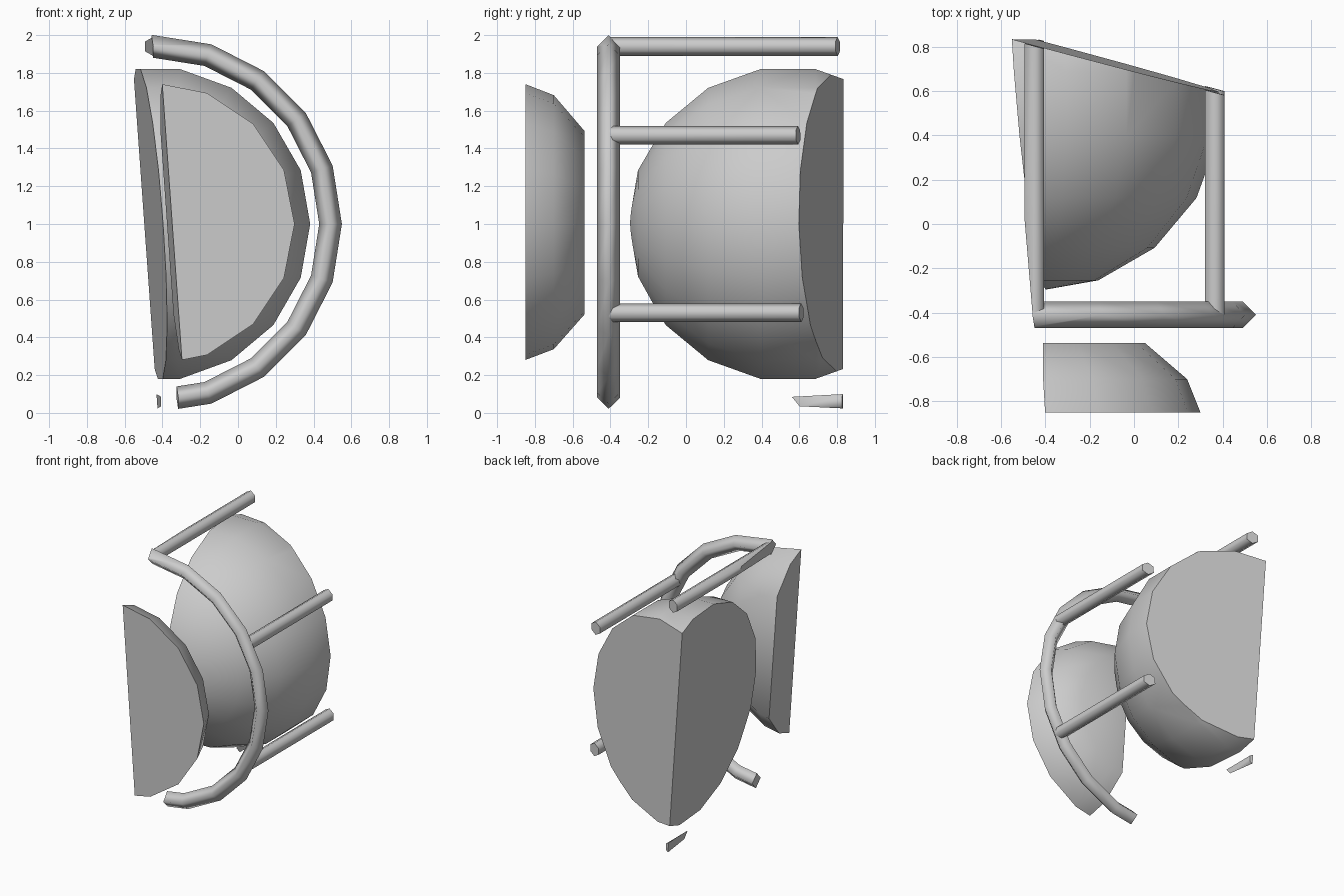
import bpy, bmesh, math
from mathutils import Vector, Matrix

if "Cube" in bpy.data.objects:
    bpy.data.objects.remove(bpy.data.objects["Cube"])

CX, CZ = -0.45, 1.0   # axis shared by all parts, running along y

grey = bpy.data.materials.new("plain grey")
grey.diffuse_color = (0.6, 0.6, 0.6, 1)
grey.use_nodes = True
grey.node_tree.nodes["Principled BSDF"].inputs["Base Color"].default_value = grey.diffuse_color

# Planes that slice the whole model: (point, outward normal)
SIDE = (Vector((-0.348, -0.85, 1.0)), Vector((-1, -0.088, -0.0715)))
BACK = (Vector((0.364, 0.602, 1.0)), Vector((0.268, 1, 0.018)))


def sharp_face(f):
    f.smooth = False
    for e in f.edges:
        e.smooth = False


def finish(bm, name, cuts):
    """Smooth the skin, slice it with flat capped cuts and make the object."""
    bmesh.ops.recalc_face_normals(bm, faces=bm.faces)
    for co, no in cuts:
        res = bmesh.ops.bisect_plane(
            bm, geom=bm.verts[:] + bm.edges[:] + bm.faces[:], dist=1e-5,
            plane_co=co, plane_no=no.normalized(), clear_outer=True)
        edges = [g for g in res["geom_cut"] if isinstance(g, bmesh.types.BMEdge) and g.is_valid]
        if edges:
            for f in bmesh.ops.holes_fill(bm, edges=edges, sides=0)["faces"]:
                sharp_face(f)
    bmesh.ops.recalc_face_normals(bm, faces=bm.faces)
    me = bpy.data.meshes.new(name)
    bm.to_mesh(me)
    bm.free()
    me.materials.append(grey)
    ob = bpy.data.objects.new(name, me)
    bpy.context.collection.objects.link(ob)
    return ob


def loft(rings, closed=False):
    """Join rings of points with smooth quads; cap the ends unless closed."""
    bm = bmesh.new()
    vs = [[bm.verts.new(p) for p in r] for r in rings]
    n = len(vs[0])
    pairs = list(zip(vs, vs[1:])) + ([(vs[-1], vs[0])] if closed else [])
    for a, b in pairs:
        for i in range(n):
            j = (i + 1) % n
            bm.faces.new((a[i], a[j], b[j], b[i])).smooth = True
    if not closed:
        sharp_face(bm.faces.new(vs[0]))
        bm.faces.new(vs[-1]).smooth = True
    return bm


def circle(cx, y, cz, r, n, start=0.0):
    return [(cx + r * math.cos(start + math.tau * i / n), y,
             cz + r * math.sin(start + math.tau * i / n)) for i in range(n)]


# Large ball, poles along y
bm = bmesh.new()
bmesh.ops.create_uvsphere(
    bm, u_segments=18, v_segments=9, radius=0.845,
    matrix=Matrix.Translation((CX, 0.54, CZ))
    @ Matrix.Rotation(math.pi / 2, 4, 'X') @ Matrix.Rotation(math.radians(10), 4, 'Z'))
for f in bm.faces:
    f.smooth = True
finish(bm, "large_ball", [SIDE, BACK])

# Shallow domed cap at the front
cap = [(-0.85, 0.75), (-0.70, 0.69), (-0.537, 0.50)]
finish(loft([circle(CX, y, CZ, r, 16) for y, r in cap]), "front_cap", [SIDE])

# Hoop with a diamond cross-section
hoop = []
for i in range(20):
    a = math.tau * i / 20
    hoop.append([(CX + r * math.cos(a), y, CZ + r * math.sin(a))
                 for r, y in ((1.0, -0.41), (0.94, -0.35), (0.88, -0.41), (0.94, -0.47))])
finish(loft(hoop, closed=True), "hoop", [SIDE])

# Six-sided rods running back from the hoop
for k, deg in enumerate((90, 30, -30, -90)):
    a = math.radians(deg)
    x, z = CX + 0.94 * math.cos(a), CZ + 0.94 * math.sin(a)
    rod = loft([circle(x, y, z, 0.05, 6, math.pi / 2) for y in (-0.41, 1.2)])
    finish(rod, "rod_%d" % (k + 1), [SIDE, BACK])
